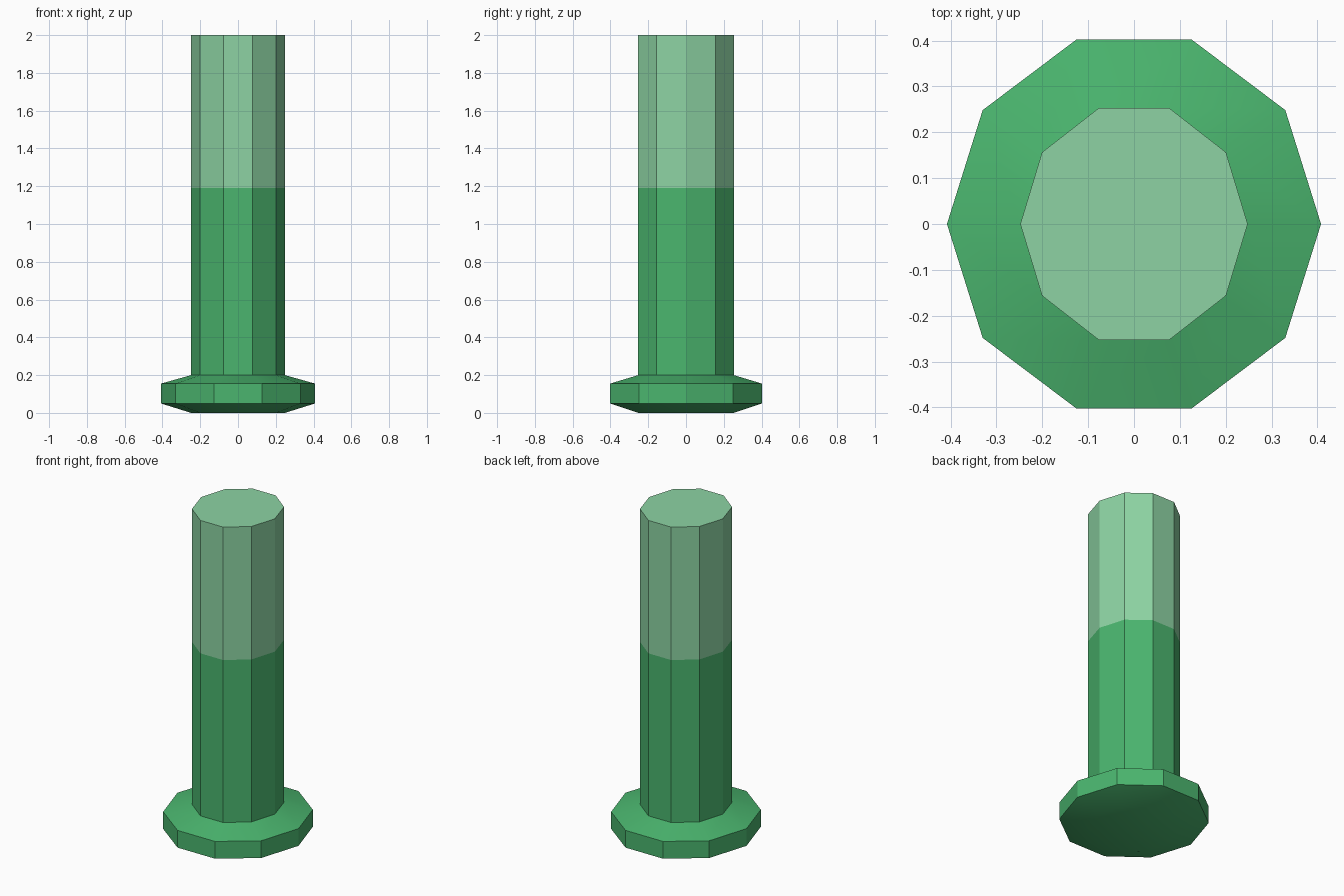
import bpy, bmesh, math

if "Cube" in bpy.data.objects:
    bpy.data.objects.remove(bpy.data.objects["Cube"])

def material(name, rgb):
    m = bpy.data.materials.new(name)
    m.diffuse_color = (*rgb, 1)
    m.use_nodes = True
    m.node_tree.nodes["Principled BSDF"].inputs["Base Color"].default_value = m.diffuse_color
    return m

green = material("green", (0.069, 0.462, 0.156))
pale = material("pale_green", (0.266, 0.651, 0.366))

SIDES = 10

def lathe(name, profile, mat, cap_bottom, cap_top):
    """Ten-sided body from (x radius, y radius, z) rings."""
    bm = bmesh.new()
    rings = []
    for rx, ry, z in profile:
        ky = ry / math.sin(math.radians(72))  # flat side sits at y = ry
        rings.append([bm.verts.new((rx * math.cos(math.tau * i / SIDES),
                                    ky * math.sin(math.tau * i / SIDES), z))
                      for i in range(SIDES)])
    for a, b in zip(rings, rings[1:]):
        for i in range(SIDES):
            j = (i + 1) % SIDES
            bm.faces.new((a[i], a[j], b[j], b[i]))
    if cap_bottom:
        bm.faces.new(rings[0][::-1])
    if cap_top:
        bm.faces.new(rings[-1])
    me = bpy.data.meshes.new(name)
    bm.to_mesh(me)
    bm.free()
    me.materials.append(mat)
    ob = bpy.data.objects.new(name, me)
    bpy.context.collection.objects.link(ob)
    bpy.ops.object.select_all(action='DESELECT')
    ob.select_set(True)
    bpy.context.view_layer.objects.active = ob
    bpy.ops.object.shade_smooth_by_angle(angle=math.radians(30))
    return ob

# Bevelled foot flange and the lower shaft
lathe("flange_and_lower_shaft", [
    (0.248, 0.253, 0.0), (0.408, 0.402, 0.05), (0.408, 0.402, 0.155),
    (0.248, 0.253, 0.2), (0.248, 0.253, 1.19)], green, True, False)

# Pale upper shaft
lathe("upper_shaft", [(0.248, 0.253, 1.19), (0.248, 0.253, 2.0)], pale, False, True)
